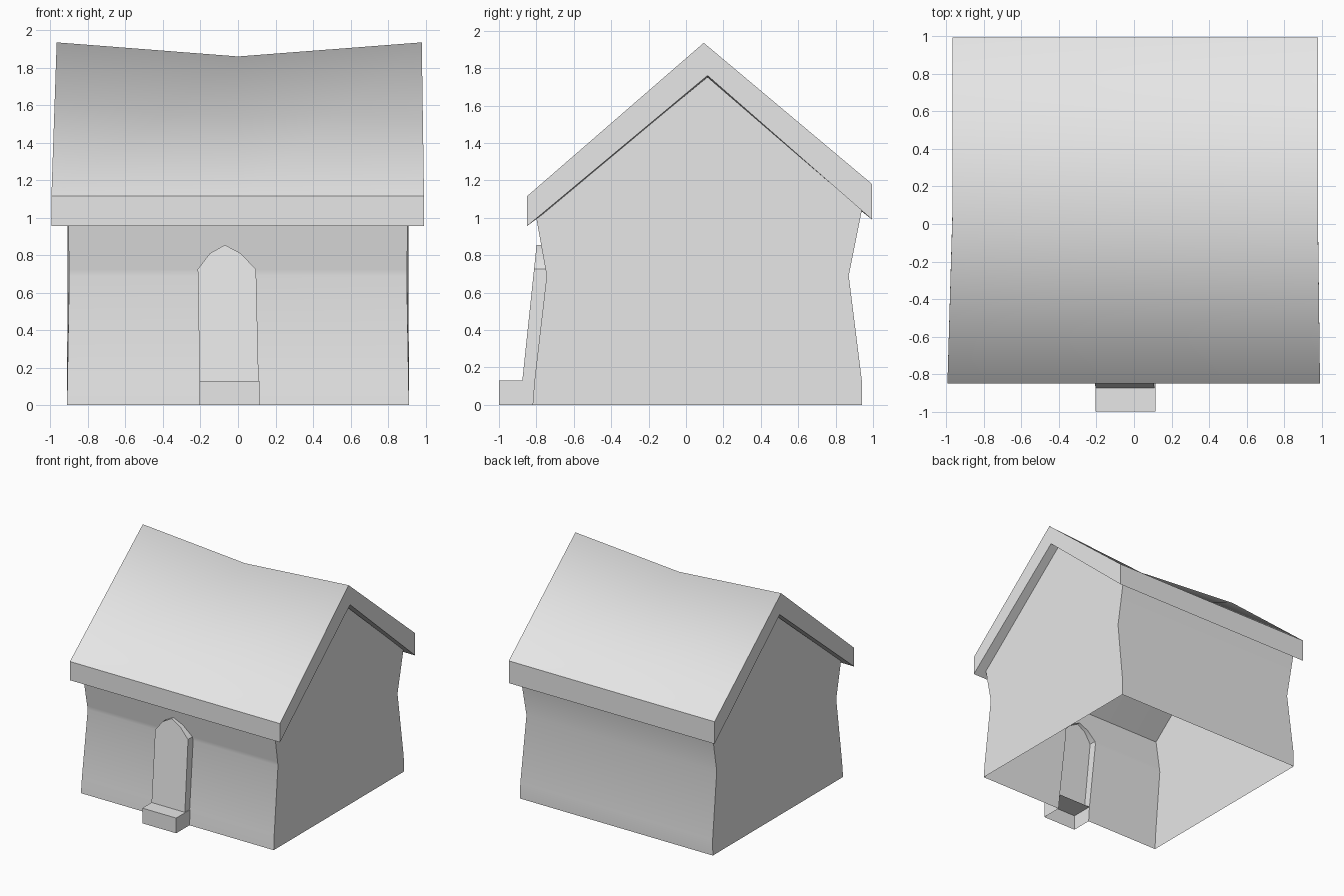
import bpy, bmesh
from mathutils import Vector

cube = bpy.data.objects.get("Cube")
if cube:
    bpy.data.objects.remove(cube, do_unlink=True)

plaster = bpy.data.materials.new("pale_grey")
plaster.use_nodes = True
colour = (0.8, 0.8, 0.8, 1)
plaster.diffuse_color = colour
plaster.node_tree.nodes["Principled BSDF"].inputs["Base Color"].default_value = colour


def make_part(name, faces, inside=None, sharp=lambda e: e.calc_face_angle(3) > 0.6):
    """Build a part from point loops; open shells face away from the inside point."""
    bm = bmesh.new()
    for loop in faces:
        bm.faces.new([bm.verts.new(p) for p in loop])
    bmesh.ops.remove_doubles(bm, verts=bm.verts, dist=0.0005)
    bm.normal_update()
    if inside is None:
        bmesh.ops.recalc_face_normals(bm, faces=bm.faces)
    else:
        for f in bm.faces:
            if f.normal.dot(f.calc_center_median() - Vector(inside)) < 0:
                f.normal_flip()
    bm.normal_update()
    for f in bm.faces:
        f.smooth = True
    for e in bm.edges:
        e.smooth = not sharp(e)
    mesh = bpy.data.meshes.new(name)
    bm.to_mesh(mesh)
    bm.free()
    mesh.materials.append(plaster)
    obj = bpy.data.objects.new(name, mesh)
    bpy.context.collection.objects.link(obj)
    return obj


def interpolate(points, z):
    """Value at height z along a list of (value, height) pairs."""
    for (a, za), (b, zb) in zip(points, points[1:]):
        if z <= zb:
            return a + (b - a) * (z - za) / (zb - za)
    return points[-1][0]


def strip(a, b):
    """Quads between two matching point rows."""
    return [(a[i], a[i + 1], b[i + 1], b[i]) for i in range(len(a) - 1)]


# Wall profiles, leaning in at mid height
front = [(-0.82, 0), (-0.81, 0.13), (-0.745, 0.69), (-0.80, 0.997)]
back = [(0.94, 0), (0.94, 0.13), (0.87, 0.69), (0.94, 1.04)]
half_width = [(0.912, 0), (0.90, 0.69), (0.907, 1.04)]

# Opening rows: height, left edge, right edge
opening = [(0, -0.205, 0.115), (0.13, -0.205, 0.11), (0.69, -0.214, 0.097),
           (0.725, -0.215, 0.095), (0.81, -0.15, 0.015), (0.855, -0.07, -0.07)]


def front_point(x, z):
    return (x, interpolate(front, z), z)


def corner(side, profile, z):
    return (side * interpolate(half_width, z), interpolate(profile, z), z)


# Walls
heights = [row[0] for row in opening] + [0.997]
wall_faces = []
gable_ends = []
for side, column in ((-1, 1), (1, 2)):
    outer = [corner(side, front, z) for z in heights]
    inner = [front_point(row[column], row[0]) for row in opening]
    wall_faces += strip(outer[:-1], inner)
    wall_faces.append((outer[-2], outer[-1], inner[-1]))
    rear = [corner(side, back, z) for _, z in back]
    apex = (side * 0.905, 0.115, 1.752)
    wall_faces.append(outer + [apex] + rear[::-1])
    gable_ends.append((outer[-1], rear))
arch_top = front_point(-0.07, 0.855)
wall_faces.append((gable_ends[0][0], gable_ends[1][0], arch_top))
wall_faces += strip(gable_ends[0][1], gable_ends[1][1])
make_part("walls", wall_faces, inside=(0, 0.05, 0.6))

# Door: slanted arched panel standing proud of the wall
def panel_point(x, z):
    return (x, -0.875 + (z - 0.13) * 0.105, z)


rows = opening[1:]
outline = [(l, z) for z, l, r in rows] + [(r, z) for z, l, r in rows[-2::-1]]
panel = [panel_point(x, z) for x, z in outline]
reveal = [front_point(x, z) for x, z in outline]
make_part("door", [panel] + strip(panel, reveal), inside=(-0.055, -0.7, 0.45))

# Doorstep: open underneath and towards the wall
x0, x1, y0, top = -0.205, 0.115, -1.0, 0.13
step_back = [front_point(x, z) for x, z in ((x0, 0), (x0, top), (x1, top), (x1, 0))]
step_front = [(x, y0, z) for x, _, z in step_back]
make_part("doorstep", [step_front] + strip(step_front, step_back),
          inside=(-0.045, -0.88, 0.05))

# Roof: thick gabled slab whose ridge sags in the middle
def roof_section(x_front, x_back, sag):
    return [(x_front, -0.85, 1.115), (x_back, 0.095, 1.935 - sag), (x_back, 0.995, 1.18),
            (x_back, 0.995, 0.99), (x_back, 0.115, 1.76 - sag), (x_front, -0.85, 0.955)]


sections = [roof_section(-0.995, -0.967, 0), roof_section(0, 0, 0.075),
            roof_section(0.992, 0.98, 0)]
roof_faces = []
for a, b in zip(sections, sections[1:]):
    roof_faces += strip(a + a[:1], b + b[:1])
for s in (sections[0], sections[-1]):
    roof_faces += [(s[0], s[1], s[4], s[5]), (s[1], s[2], s[3], s[4])]


def roof_sharp(edge):
    """Keep eaves and gable edges crisp, but blend over the ridge."""
    on_ridge = all(abs(v.co.y - 0.095) < 0.005 for v in edge.verts)
    return not on_ridge and edge.calc_face_angle(3) > 0.6


make_part("roof", roof_faces, sharp=roof_sharp)
